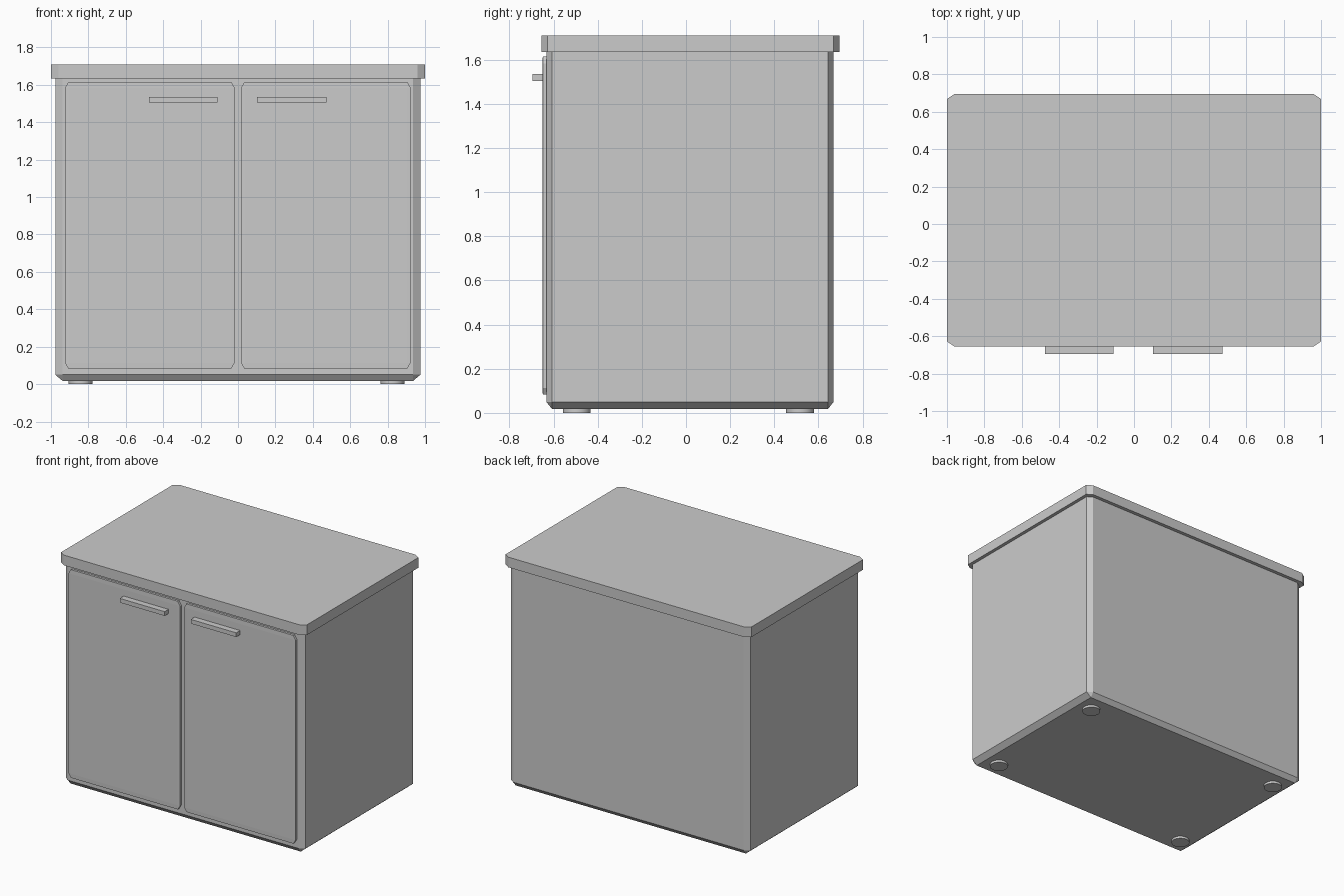
import bpy, bmesh

if "Cube" in bpy.data.objects:
    bpy.data.objects.remove(bpy.data.objects["Cube"])

BEVEL = 0.02  # share of each side taken by the single-step chamfer


def box(name, x, y, z, chamfer=None):
    """Box from (min, max) ranges; chamfer is None, 'all' or 'upright'.
    Chamfering precedes scaling, so it stretches with the box."""
    bm = bmesh.new()
    bmesh.ops.create_cube(bm, size=1)
    if chamfer:
        edges = [e for e in bm.edges if chamfer == "all"
                 or abs(e.verts[0].co.z - e.verts[1].co.z) > 0.5]
        bmesh.ops.bevel(bm, geom=edges, offset=BEVEL, segments=1,
                        affect='EDGES', profile=0.5)
    for v in bm.verts:
        for i, (lo, hi) in enumerate((x, y, z)):
            v.co[i] = (lo + hi) / 2 + v.co[i] * (hi - lo)
    mesh = bpy.data.meshes.new(name)
    bm.to_mesh(mesh)
    bm.free()
    obj = bpy.data.objects.new(name, mesh)
    bpy.context.collection.objects.link(obj)
    return obj


# Cabinet body and worktop
box("cabinet_body", (-0.977, 0.975), (-0.633, 0.669), (0.017, 1.668), "all")
box("worktop", (-1, 1), (-0.655, 0.695), (1.635, 1.71), "upright")

# Doors with bar handles
for side, door_x, handle_x in (("left", (-0.925, -0.018), (-0.476, -0.11)),
                               ("right", (0.016, 0.923), (0.102, 0.472))):
    box(side + "_door", door_x, (-0.65, -0.60), (0.083, 1.615), "all")
    box(side + "_handle", handle_x, (-0.695, -0.64), (1.505, 1.536))

# Four low round feet
for side, x in (("left", -0.842), ("right", 0.826)):
    for end, y in (("front", -0.495), ("back", 0.517)):
        bpy.ops.mesh.primitive_cylinder_add(vertices=32, radius=0.063,
                                            depth=0.03, location=(x, y, 0.015))
        bpy.context.object.name = f"{end}_{side}_foot"
        bpy.ops.object.shade_smooth_by_angle()
